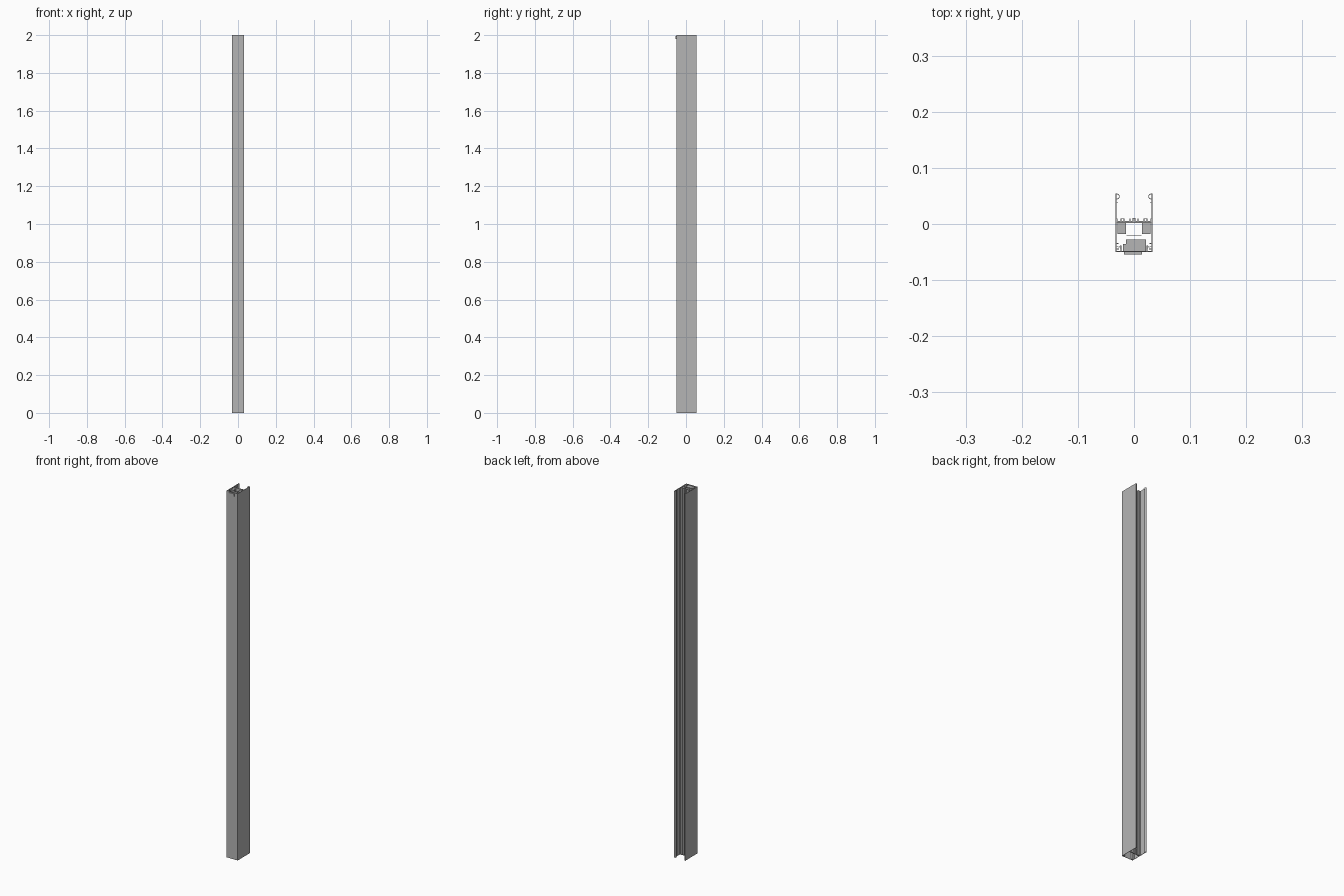
import bpy
import math
from mathutils import Vector

cube = bpy.data.objects.get("Cube")
if cube:
    bpy.data.objects.remove(cube, do_unlink=True)

metal = bpy.data.materials.new("grey aluminium")
metal.use_nodes = True
grey = (0.46, 0.46, 0.46, 1)
metal.diffuse_color = grey
metal.node_tree.nodes["Principled BSDF"].inputs["Base Color"].default_value = grey

HEIGHT = 2.0
WALL = 0.0018


def prism(name, outline, z0=0.0, z1=HEIGHT, mirror=False):
    """Extrude a plan outline upwards, optionally mirrored across x."""
    n = len(outline)
    area = sum(outline[i][0] * outline[(i + 1) % n][1]
               - outline[(i + 1) % n][0] * outline[i][1] for i in range(n))
    if area < 0:
        outline = outline[::-1]
    verts = [(x, y, z) for z in (z0, z1) for x, y in outline]
    faces = [tuple(reversed(range(n))), tuple(range(n, 2 * n))]
    faces += [(i, (i + 1) % n, (i + 1) % n + n, i + n) for i in range(n)]
    mesh = bpy.data.meshes.new(name)
    mesh.from_pydata(verts, [], faces)
    mesh.materials.append(metal)
    obj = bpy.data.objects.new(name, mesh)
    bpy.context.collection.objects.link(obj)
    if mirror:
        obj.modifiers.new("mirror", 'MIRROR')
    return obj


def bar(name, x0, x1, y0, y1, **kw):
    return prism(name, [(x0, y0), (x1, y0), (x1, y1), (x0, y1)], **kw)


def strip(name, path, thick=0.0012, **kw):
    """Extrude a thin bent strip that follows a plan path."""
    pts = [Vector(p) for p in path]
    left, right = [], []
    for i, p in enumerate(pts):
        d = (pts[min(i + 1, len(pts) - 1)] - pts[max(i - 1, 0)]).normalized()
        side = Vector((-d.y, d.x)) * thick / 2
        left.append(tuple(p + side))
        right.append(tuple(p - side))
    return prism(name, left + right[::-1], **kw)


def arc(cx, cy, r, a0, a1, steps=8):
    angles = [math.radians(a0 + (a1 - a0) * i / steps) for i in range(steps + 1)]
    return [(cx + r * math.cos(a), cy + r * math.sin(a)) for a in angles]


# Outer shell: two side walls and the front cover
bar("side_wall", 0.033 - WALL, 0.033, -0.049, 0.0545, mirror=True)
bar("front_cover", -0.033, 0.033, -0.050, -0.0485)

# Rear edge hooks and small ribs on the inside of the walls
strip("rear_hook", arc(0.0305, 0.049, 0.0045, 75, 290), mirror=True)
bar("rear_rib", 0.0285, 0.032, 0.037, 0.0385, mirror=True)

# Cross web with screw slot teeth
bar("cross_web", -0.032, 0.032, 0.002, 0.0055)
bar("centre_tooth", -0.003, 0.003, 0.005, 0.0105)
for i, x in enumerate((0.006, 0.017, 0.0225, 0.029)):
    bar(f"web_tooth_{i + 1}", x, x + 0.002, 0.005, 0.010, mirror=True)
bar("web_ledge", 0.018, 0.0235, 0.0085, 0.010, mirror=True)

# Snap clips that hold the cover in the front corners
bar("clip_arm", 0.0225, 0.0237, -0.049, -0.038, mirror=True)
strip("clip_nose", [(0.0235, -0.038), (0.026, -0.041), (0.0235, -0.0435)], mirror=True)
for i, y in enumerate((-0.034, -0.039, -0.044)):
    bar(f"clip_tooth_{i + 1}", 0.028, 0.032, y - 0.0012, y, mirror=True)
bar("clip_lip", 0.0275, 0.0287, -0.046, -0.042, mirror=True)

# Corner blocks and inner plate fitted in the top end
bar("corner_block", 0.014, 0.029, -0.018, 0.003, z0=1.94, z1=1.995, mirror=True)
bar("inner_plate", -0.013, 0.013, -0.0215, -0.0205, z0=1.94, z1=1.995)

# Latch: body, raised back and the tab showing through the cover
bar("latch_body", -0.020, 0.021, -0.0485, -0.036, z0=1.95, z1=1.995)
bar("latch_back", -0.014, 0.021, -0.036, -0.028, z0=1.95, z1=1.995)
bar("latch_tab", -0.018, 0.014, -0.0545, -0.049, z0=1.98, z1=1.995)
